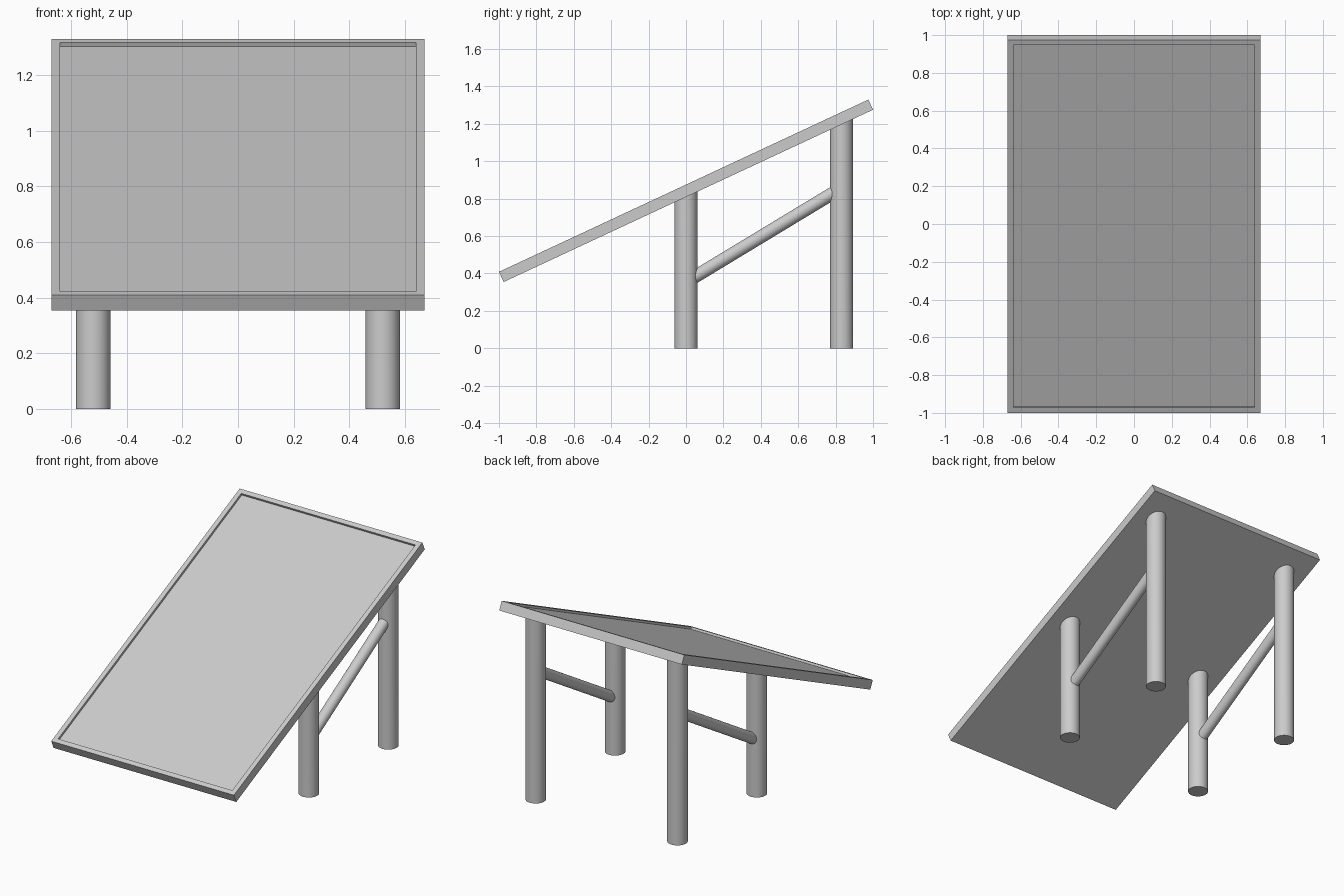
import bpy, bmesh, math
from mathutils import Vector, Matrix

if "Cube" in bpy.data.objects:
    bpy.data.objects.remove(bpy.data.objects["Cube"])

TILT = math.radians(25)
WIDTH, LENGTH, THICK = 1.34, 2.179, 0.06
CENTRE_Z = 0.842


def finish(bm, name):
    mesh = bpy.data.meshes.new(name)
    bm.to_mesh(mesh)
    bm.free()
    obj = bpy.data.objects.new(name, mesh)
    bpy.context.collection.objects.link(obj)
    return obj


def smooth(obj):
    bpy.ops.object.select_all(action='DESELECT')
    obj.select_set(True)
    bpy.context.view_layer.objects.active = obj
    bpy.ops.object.shade_smooth_by_angle(angle=math.radians(35))


def rod(name, start, end, radius, sides=32, fit_slope=False):
    start, end = Vector(start), Vector(end)
    axis = end - start
    bm = bmesh.new()
    bmesh.ops.create_cone(bm, cap_ends=True, segments=sides, radius1=radius,
                          radius2=radius, depth=axis.length)
    turn = axis.to_track_quat('Z', 'Y').to_matrix().to_4x4()
    bm.transform(Matrix.Translation((start + end) / 2) @ turn)
    if fit_slope:
        for v in bm.verts:
            if v.co.z > 0.1:
                v.co.z = panel_core(v.co.y)
    smooth(finish(bm, name))


def panel_core(y):
    # height just inside the panel's underside
    return CENTRE_Z + y * math.tan(TILT) - 0.02


# Tilted panel with a raised border around a shallow recessed face
bm = bmesh.new()
bmesh.ops.create_cube(bm, size=1)
bmesh.ops.scale(bm, vec=(WIDTH, LENGTH, THICK), verts=bm.verts)
top = max(bm.faces, key=lambda f: f.calc_center_median().z)
bmesh.ops.inset_region(bm, faces=[top], thickness=0.044)
floor = bmesh.ops.extrude_discrete_faces(bm, faces=[top])['faces'][0]
bmesh.ops.translate(bm, vec=(0, 0, -0.015), verts=floor.verts)
bm.transform(Matrix.Translation((0, 0, CENTRE_Z)) @ Matrix.Rotation(TILT, 4, 'X'))
finish(bm, "tilted_panel")

# Legs and diagonal braces on both sides
for side, sx in (("left", -1), ("right", 1)):
    x = sx * 0.52
    for part, y in (("front_leg", 0.0), ("back_leg", 0.832)):
        rod(f"{side}_{part}", (x, y, 0), (x, y, panel_core(y)), 0.062, fit_slope=True)
    rod(f"{side}_brace", (x, 0.02, 0.366), (x, 0.81, 0.844), 0.035)
